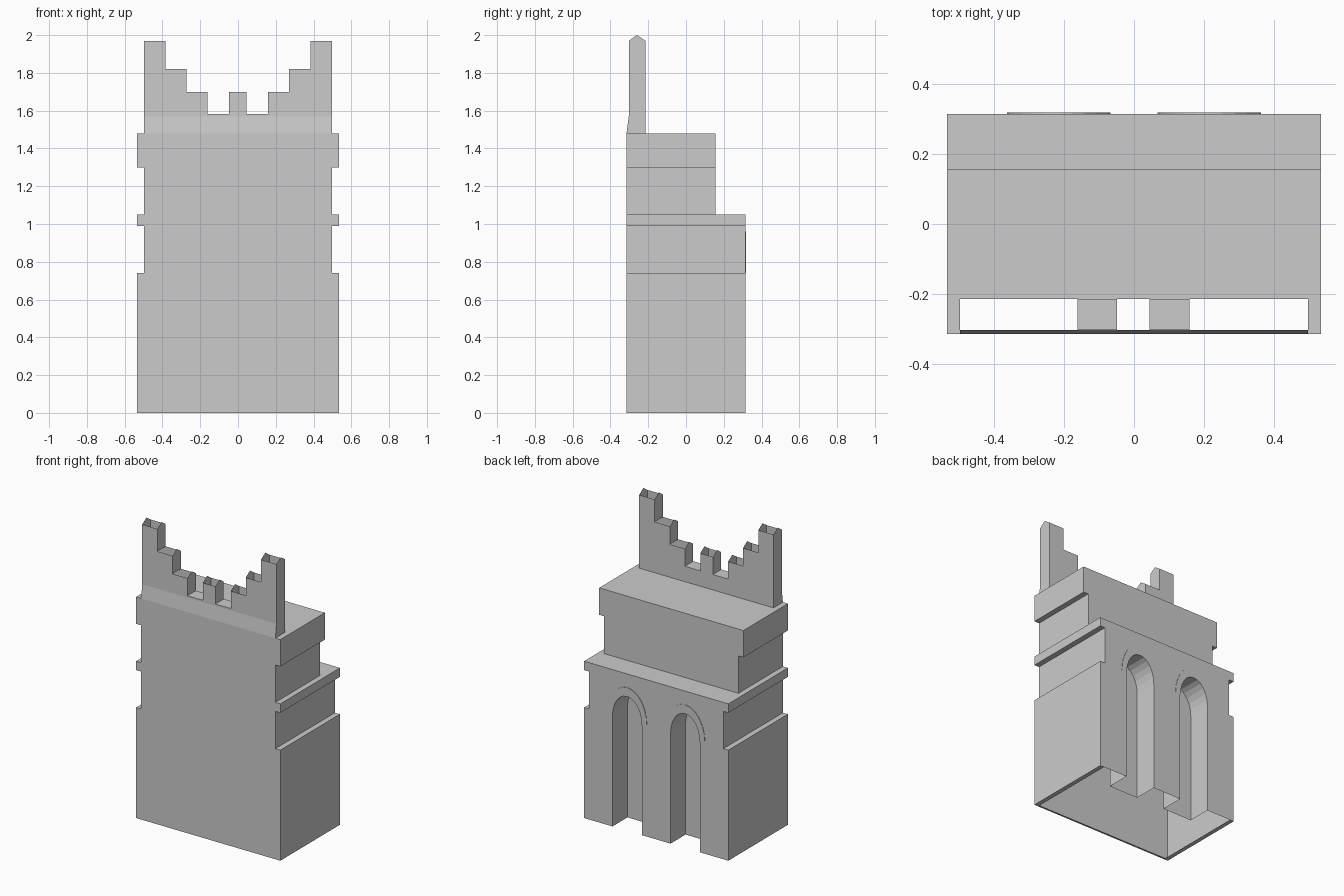
import bpy, bmesh, math
from mathutils import Vector

if "Cube" in bpy.data.objects:
    bpy.data.objects.remove(bpy.data.objects["Cube"])

WIDE, NARROW = 0.534, 0.497          # half widths of ledges and recessed bands
FRONT, BACK, STEP = -0.315, 0.315, 0.156
PF, PB = -0.303, -0.215              # parapet front and back planes
ARCH_X, SPRING = 0.215, 0.74


def finish(name, faces, recalc=True):
    bm = bmesh.new()
    for pts in faces:
        bm.faces.new([bm.verts.new(p) for p in pts])
    bmesh.ops.remove_doubles(bm, verts=bm.verts, dist=0.0005)
    if recalc:
        bmesh.ops.recalc_face_normals(bm, faces=bm.faces)
    me = bpy.data.meshes.new(name)
    bm.to_mesh(me)
    bm.free()
    ob = bpy.data.objects.new(name, me)
    bpy.context.collection.objects.link(ob)
    return ob


def arc(cx, rx, rz, n=12):
    """Half ellipse above the spring line, from left to right."""
    return [(cx - rx * math.cos(math.pi * i / n), SPRING + rz * math.sin(math.pi * i / n))
            for i in range(n + 1)]


def at_y(pts, y):
    return [(x, y, z) for x, z in pts]


def at_z(pts, z):
    return [(x, y, z) for x, y in pts]


# Side profiles (half width, height) of the two stages
lower = [(WIDE, 0), (WIDE, 0.74), (NARROW, 0.74), (NARROW, 0.99), (WIDE, 0.99), (WIDE, 1.05)]
upper = [(NARROW, 1.05), (NARROW, 1.30), (WIDE, 1.30), (WIDE, 1.48)]


def mirror(profile):
    return [(-x, z) for x, z in profile]


body = []
# Banded side walls and their ledges
for s in (1, -1):
    for prof, yb in ((lower, BACK), (upper, STEP)):
        for (xa, za), (xb, zb) in zip(prof, prof[1:]):
            body.append([(s * xa, FRONT, za), (s * xa, yb, za), (s * xb, yb, zb), (s * xb, FRONT, zb)])

# Front wall and upper back wall
full = lower + upper
body.append(at_y(full + mirror(full)[::-1], FRONT))
body.append(at_y(upper + mirror(upper)[::-1], STEP))

# Lower back wall with two arched openings reaching the ground
outline = []
for cx in (-ARCH_X, ARCH_X):
    path = [(cx - 0.109, 0)] + arc(cx, 0.109, 0.16) + [(cx + 0.109, 0)]
    outline += path
    # Niche lining and niche back
    for (xa, za), (xb, zb) in zip(path, path[1:]):
        body.append([(xa, BACK, za), (xb, BACK, zb), (xb, STEP, zb), (xa, STEP, za)])
    body.append(at_y(path, STEP))
body.append(at_y(outline + lower + mirror(lower)[::-1], BACK))


# Roofs: the lower one wraps the upper stage, the upper one wraps the parapet slot
def wrap(outer, inner, yb, yi):
    return [(-outer, FRONT), (-outer, yb), (outer, yb), (outer, FRONT),
            (inner, FRONT), (inner, yi), (-inner, yi), (-inner, FRONT)]


body.append(at_z(wrap(WIDE, NARROW, BACK, STEP), 1.05))
body.append(at_z(wrap(WIDE, NARROW, STEP, PB), 1.48))

# Narrow lip under the open base
lip_x, lip_y = WIDE - 0.03, FRONT + 0.012
body.append(at_z([(-WIDE, FRONT), (WIDE, FRONT), (WIDE, lip_y), (-WIDE, lip_y)], 0))
for s in (1, -1):
    body.append(at_z([(s * WIDE, lip_y), (s * WIDE, BACK), (s * lip_x, BACK), (s * lip_x, lip_y)], 0))
finish("tower_body", body)

# Stepped parapet, open on top, with pointed cheeks at each step
xs = [-NARROW, -0.385, -0.272, -0.162, -0.048, 0.045, 0.159, 0.27, 0.383, NARROW]
tops = [1.97, 1.82, 1.70, 1.583, 1.70, 1.583, 1.70, 1.82, 1.97]
FLARE = 1.57
wall = [[(-NARROW, FRONT, 1.48), (NARROW, FRONT, 1.48), (NARROW, PF, FLARE), (-NARROW, PF, FLARE)]]
for xa, xb, h in zip(xs, xs[1:], tops):
    wall.append([(xa, PF, FLARE), (xb, PF, FLARE), (xb, PF, h), (xa, PF, h)])
    wall.append([(xb, PB, 1.48), (xa, PB, 1.48), (xa, PB, h), (xb, PB, h)])
    if h < 1.6:
        wall.append([(xa, PF, h), (xb, PF, h), (xb, PB, h), (xa, PB, h)])
mid = (PF + PB) / 2
for x, ha, hb in zip(xs[1:-1], tops, tops[1:]):
    lo, hi = sorted((ha, hb))
    wall.append([(x, PF, lo), (x, PB, lo), (x, PB, hi), (x, mid, hi + 0.03), (x, PF, hi)])
for x in (xs[0], xs[-1]):
    wall.append([(x, FRONT, 1.48), (x, PB, 1.48), (x, PB, 1.97), (x, mid, 2.0), (x, PF, 1.97), (x, PF, FLARE)])
finish("stepped_parapet", wall)

# Thin raised bands around the arch heads
for side, cx in (("right", ARCH_X), ("left", -ARCH_X)):
    inner, outer = arc(cx, 0.109, 0.16), arc(cx, 0.148, 0.22)
    y = BACK + 0.003
    band = []
    for i in range(len(inner) - 1):
        a, b, c, d = inner[i], inner[i + 1], outer[i + 1], outer[i]
        band.append(at_y([a, d, c, b][::-1], y))
        band.append([(d[0], BACK, d[1]), (c[0], BACK, c[1]), (c[0], y, c[1]), (d[0], y, d[1])][::-1])
    ob = finish(side + "_arch_band", band, recalc=False)
    if ob.data.polygons[0].normal.y < 0:
        ob.data.flip_normals()
